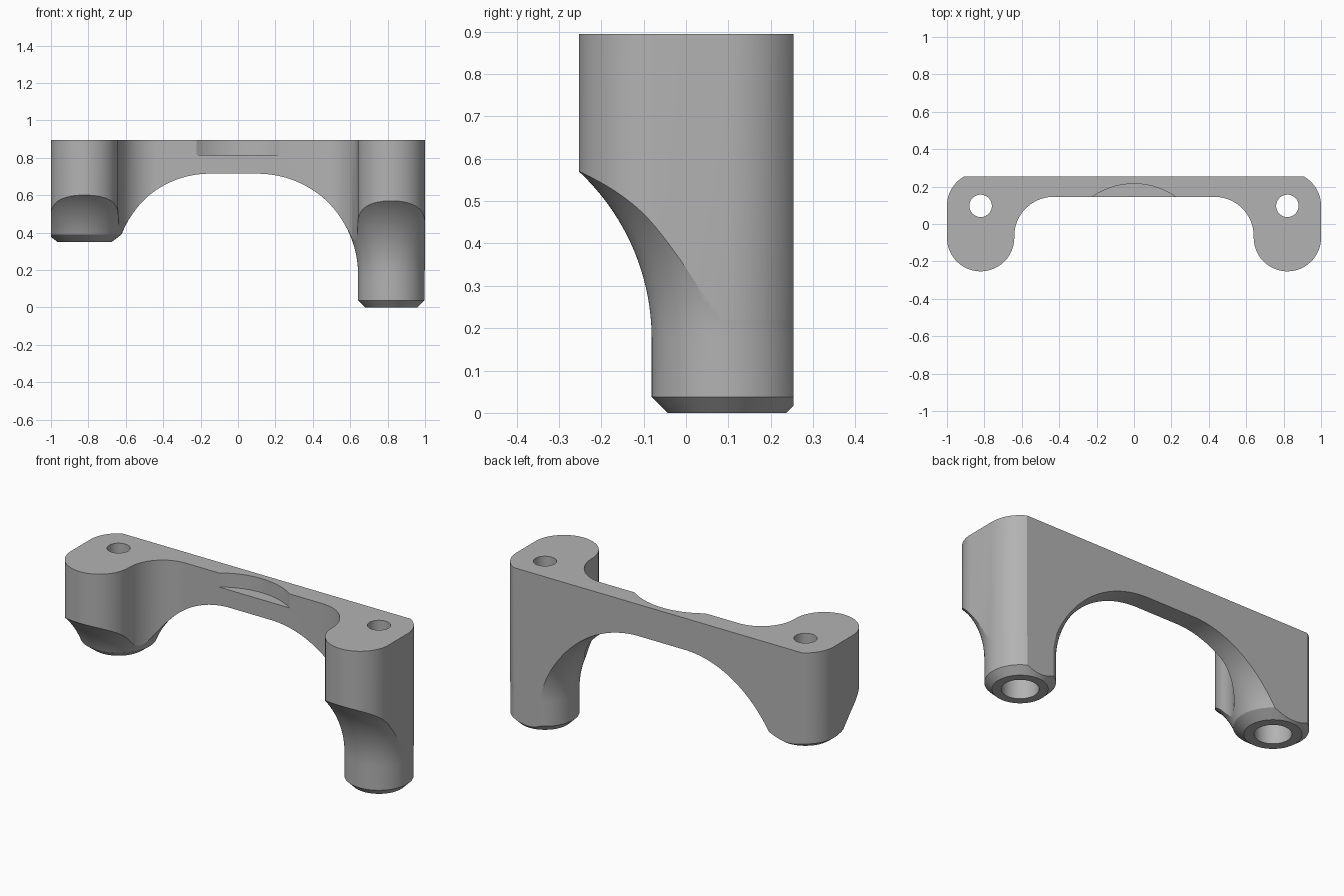
import bpy, bmesh, math
from mathutils import Vector

if "Cube" in bpy.data.objects:
    bpy.data.objects.remove(bpy.data.objects["Cube"])

TOP, BACK, R = 0.895, 0.254, 0.18
HX, HY = 0.82, 0.097          # bolt hole axis
ARCH_Z = 0.715                # underside of the bridge


def arc(cx, cy, r, a0, a1, n):
    pts = []
    for i in range(n + 1):
        a = math.radians(a0 + (a1 - a0) * i / n)
        pts.append((cx + r * math.cos(a), cy + r * math.sin(a)))
    return pts


def make_object(name, bm):
    bmesh.ops.remove_doubles(bm, verts=bm.verts, dist=1e-5)
    bmesh.ops.recalc_face_normals(bm, faces=bm.faces)
    me = bpy.data.meshes.new(name)
    bm.to_mesh(me)
    bm.free()
    ob = bpy.data.objects.new(name, me)
    bpy.context.collection.objects.link(ob)
    return ob


def prism(name, pts, z0, z1):
    bm = bmesh.new()
    f = bm.faces.new([bm.verts.new((x, y, z0)) for x, y in pts])
    g = bmesh.ops.extrude_face_region(bm, geom=[f])
    vs = [v for v in g["geom"] if isinstance(v, bmesh.types.BMVert)]
    bmesh.ops.translate(bm, verts=vs, vec=(0, 0, z1 - z0))
    return make_object(name, bm)


def revolve(name, profile, cx, cy, steps=128):
    bm = bmesh.new()
    vs = [bm.verts.new((cx + r, cy, z)) for r, z in profile]
    es = [bm.edges.new(p) for p in zip(vs, vs[1:])]
    bmesh.ops.spin(bm, geom=vs + es, cent=(cx, cy, 0), axis=(0, 0, 1),
                   angle=math.tau, steps=steps)
    return make_object(name, bm)


def boolean(ob, tool, op):
    m = ob.modifiers.new("cut", 'BOOLEAN')
    m.object, m.operation, m.solver = tool, op, 'EXACT'
    bpy.context.view_layer.objects.active = ob
    bpy.ops.object.modifier_apply(modifier=m.name)
    bpy.data.objects.remove(tool)


# Half of the plan outline: back edge, rounded leg, inner fillet
a = math.degrees(math.asin((BACK - HY) / R))
outline = ([(0, BACK)] + arc(HX, HY, R, a, 0, 14) + arc(HX, -0.073, R, 0, -180, 48)
           + arc(0.43, -0.065, 0.21, 0, 90, 24) + [(0, 0.145)])

# Flared leg envelopes: chamfered foot, concave flare, flat bridge underside
right_profile = ([(0, 0), (0.14, 0), (0.178, 0.038)]
                 + arc(0.718, ARCH_Z - 0.54, 0.54, 180, 90, 40))
a = 180 - math.degrees(math.asin((0.39 - 0.209) / 0.506))
left_profile = ([(0, 0.35), (0.145, 0.35)]
                + arc(0.67, ARCH_Z - 0.506, 0.506, a, 90, 36))
rim = [(2.2, ARCH_Z), (2.2, 1.2), (0, 1.2)]

halves = []
for side, name, profile, foot in ((1, "right_leg", right_profile, 0),
                                  (-1, "left_leg", left_profile, 0.35)):
    half = prism(name, [(side * x, y) for x, y in outline], -0.1, TOP)
    boolean(half, revolve("flare", profile + rim, side * HX, HY), 'INTERSECT')
    # Stepped bolt hole, wider from below
    hole = [(0, foot - 0.1), (0.094, foot - 0.1), (0.094, 0.6),
            (0.06, 0.6), (0.06, 1.1), (0, 1.1)]
    boolean(half, revolve("hole", hole, side * HX, HY, 48), 'DIFFERENCE')
    halves.append(half)

# Weld the two halves together at the middle
bm = bmesh.new()
for half in halves:
    bm.from_mesh(half.data)
    bpy.data.objects.remove(half)
seam = [f for f in bm.faces if all(abs(v.co.x) < 1e-4 for v in f.verts)]
bmesh.ops.delete(bm, geom=seam, context='FACES')
bmesh.ops.remove_doubles(bm, verts=bm.verts, dist=1e-4)
bracket = make_object("mounting_bracket", bm)

# Shallow curved recess in the front of the bridge
boolean(bracket, prism("recess", arc(0, -0.175, 0.39, 0, 357.5, 143), 0.815, 1.1),
        'DIFFERENCE')

# Material and shading
mat = bpy.data.materials.new("grey")
mat.diffuse_color = (0.45, 0.45, 0.45, 1)
mat.use_nodes = True
mat.node_tree.nodes["Principled BSDF"].inputs["Base Color"].default_value = mat.diffuse_color
bracket.data.materials.clear()
bracket.data.materials.append(mat)
for p in bracket.data.polygons:
    p.material_index = 0
bpy.ops.object.select_all(action='DESELECT')
bracket.select_set(True)
bpy.context.view_layer.objects.active = bracket
bpy.ops.object.shade_smooth_by_angle(angle=math.radians(25))
